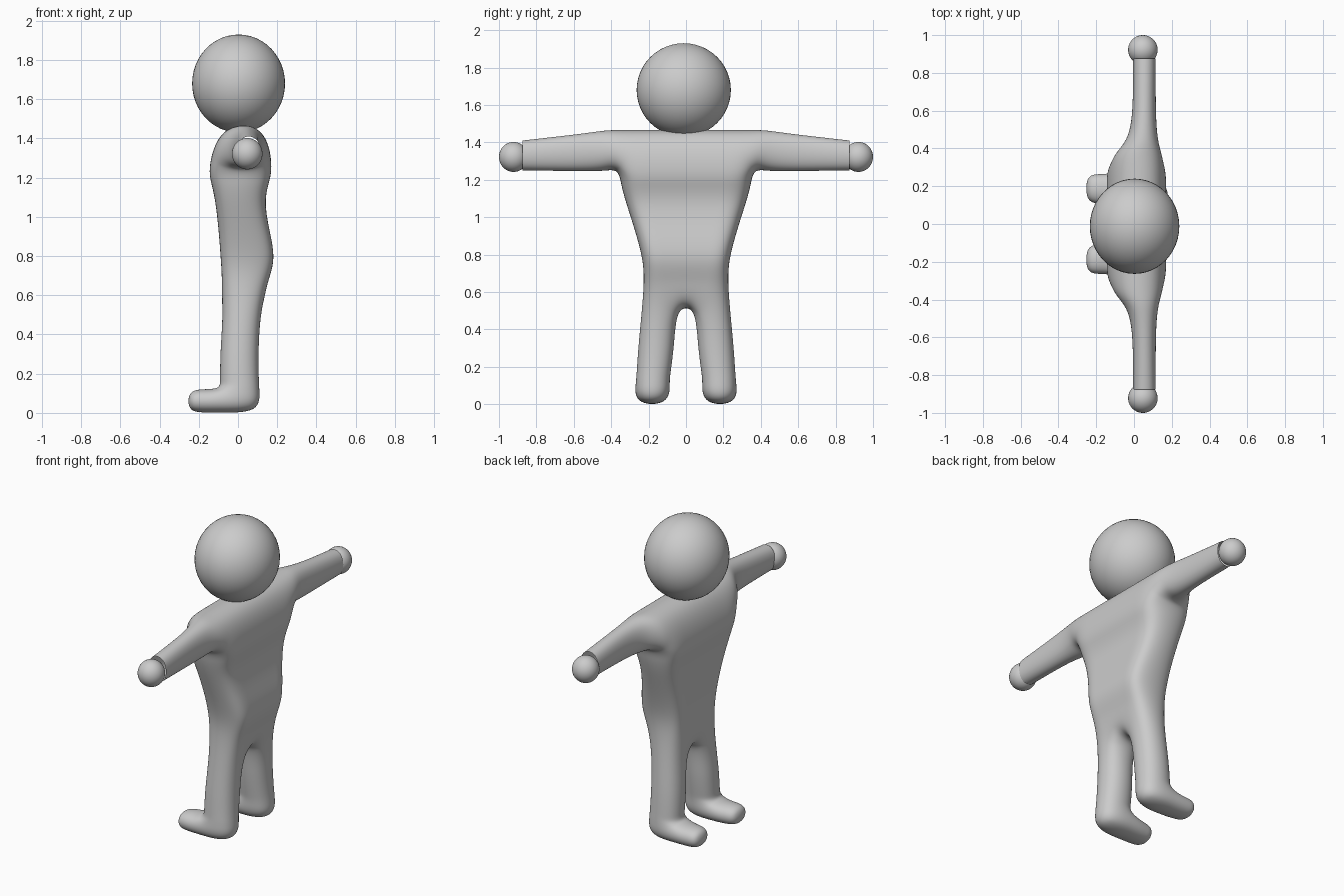
import bpy, bmesh

if "Cube" in bpy.data.objects:
    bpy.data.objects.remove(bpy.data.objects["Cube"])


def ball(name, loc, scale):
    bpy.ops.mesh.primitive_uv_sphere_add(segments=48, ring_count=24, radius=1, location=loc)
    ob = bpy.context.object
    ob.name = name
    ob.scale = scale
    bpy.ops.object.shade_smooth()
    return ob


# Head and hands
ball("head", (0.003, -0.012, 1.68), (0.237, 0.252, 0.25))
for side, label in ((-1, "left"), (1, "right")):
    ball(label + "_hand", (0.047, side * 0.922, 1.322), (0.078, 0.078, 0.08))

# Body: half cage, mirrored and subdivided
bm = bmesh.new()


def ring(*points):
    return [bm.verts.new(p) for p in points]


def bridge(a, b, skip=()):
    n = len(a)
    for i in range(n):
        if i not in skip:
            j = (i + 1) % n
            bm.faces.new((a[i], a[j], b[j], b[i]))


# Torso levels: z, middle y, outer y, front x, back x
levels = [
    (0.49, 0.045, 0.245, -0.085, 0.120),
    (0.66, 0.100, 0.228, -0.080, 0.145),
    (0.78, 0.110, 0.235, -0.087, 0.195),
    (0.95, 0.130, 0.285, -0.100, 0.155),
    (1.08, 0.170, 0.328, -0.115, 0.135),
    (1.17, 0.190, 0.353, -0.135, 0.155),
    (1.25, 0.200, 0.365, -0.155, 0.180),
    (1.475, 0.200, 0.365, -0.090, 0.140),
]
torso = []
for i, (z, y1, y2, f, b) in enumerate(levels):
    zc = z + 0.025 if i == 0 else z
    torso.append(ring((f, 0, zc), (f, y1, z), (f, y2, z),
                      (b, y2, z), (b, y1, z), (b, 0, zc)))
for i in range(len(torso) - 1):
    last = i == len(torso) - 2
    bridge(torso[i], torso[i + 1], skip=(2, 5) if last else (5,))
top, crotch = torso[-1], torso[0]
bm.faces.new((top[0], top[1], top[4], top[5]))
bm.faces.new((top[1], top[2], top[3], top[4]))
bm.faces.new((crotch[0], crotch[1], crotch[4], crotch[5]))

# Arm: y, x range, z range
low = torso[-2]
prev = [low[2], low[3], top[3], top[2]]
for y, x0, x1, z0, z1 in [(0.43, -0.05, 0.135, 1.237, 1.475),
                          (0.55, -0.01, 0.12, 1.237, 1.455),
                          (0.875, -0.01, 0.12, 1.243, 1.417)]:
    cur = ring((x0, y, z0), (x1, y, z0), (x1, y, z1), (x0, y, z1))
    bridge(prev, cur)
    prev = cur

# Leg: z, y range, x range
prev = crotch[1:5]
for z, y1, y2, f, b in [(0.30, 0.056, 0.264, -0.10, 0.112),
                        (0.16, 0.076, 0.272, -0.10, 0.115),
                        (0.125, 0.080, 0.275, -0.10, 0.118),
                        (-0.004, 0.087, 0.276, -0.10, 0.122)]:
    cur = ring((f, y1, z), (f, y2, z), (b, y2, z), (b, y1, z))
    bridge(prev, cur, skip=(0,) if z < 0 else ())
    ankle, prev = prev, cur
bm.faces.new(prev)

# Foot: x, y range, z range
prev = [ankle[0], ankle[1], prev[1], prev[0]]
for x, y1, y2, z0, z1 in [(-0.19, 0.10, 0.272, -0.004, 0.128),
                          (-0.258, 0.115, 0.262, 0.008, 0.112)]:
    cur = ring((x, y1, z1), (x, y2, z1), (x, y2, z0), (x, y1, z0))
    bridge(prev, cur)
    prev = cur
bm.faces.new(prev)

bmesh.ops.recalc_face_normals(bm, faces=bm.faces)
mesh = bpy.data.meshes.new("body")
bm.to_mesh(mesh)
bm.free()
body = bpy.data.objects.new("body", mesh)
bpy.context.collection.objects.link(body)
for p in mesh.polygons:
    p.use_smooth = True
mirror = body.modifiers.new("mirror", 'MIRROR')
mirror.use_axis = (False, True, False)
mirror.use_clip = True
subsurf = body.modifiers.new("smooth", 'SUBSURF')
subsurf.levels = subsurf.render_levels = 4
